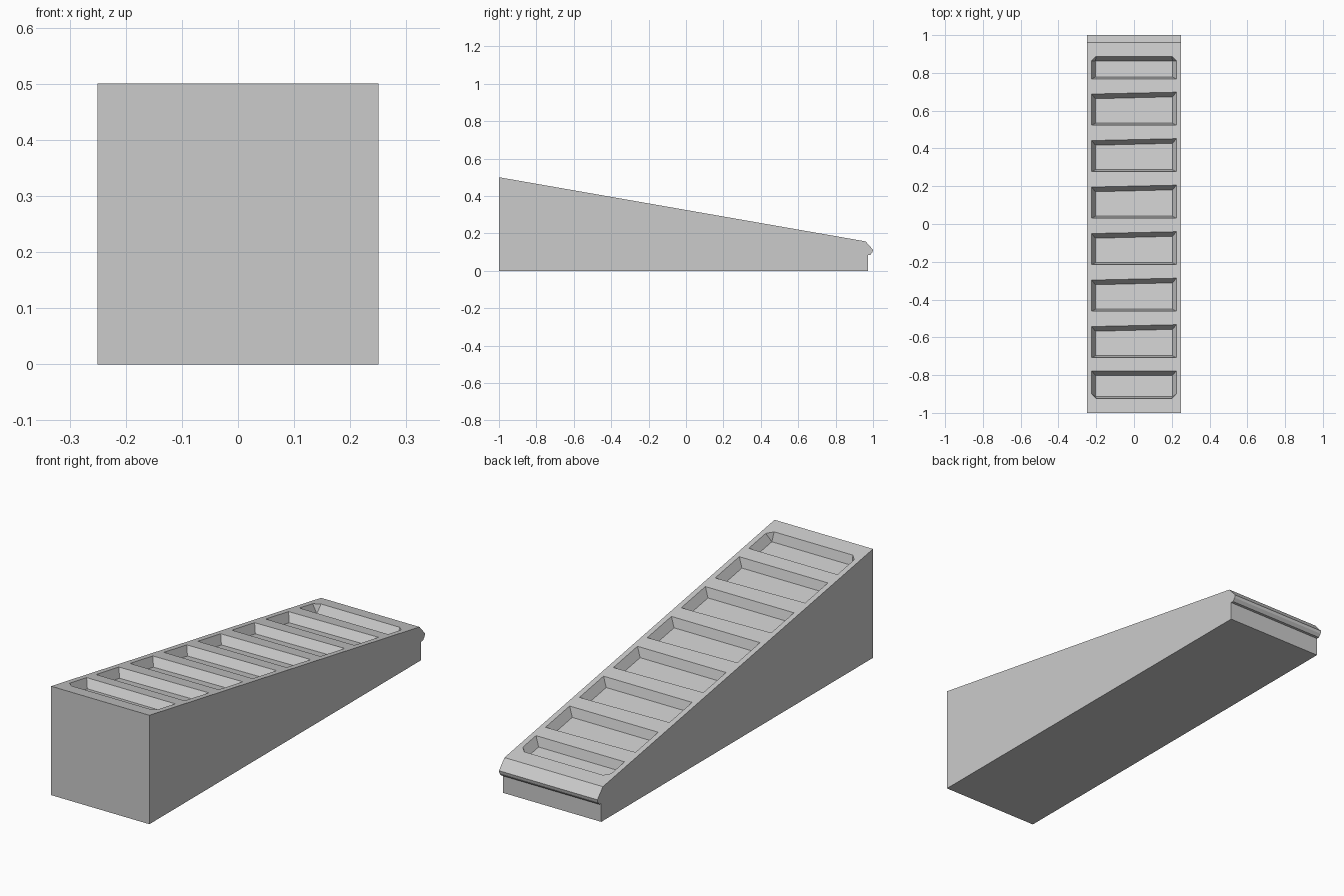
import bpy, bmesh
from mathutils import Vector

cube = bpy.data.objects.get("Cube")
if cube:
    bpy.data.objects.remove(cube, do_unlink=True)

HALF = 0.25                      # half width of the ramp
RIM, DRAFT, DEPTH = 0.225, 0.021, 0.04
TOP_Y, TOP_Z, HIGH_Z = 0.96, 0.157, 0.5
SLOPE = (TOP_Z - HIGH_Z) / (TOP_Y + 1)
NORMAL = Vector((0, -SLOPE, 1)).normalized()

grey = bpy.data.materials.new("plain_grey")
grey.use_nodes = True
grey.diffuse_color = (0.6, 0.6, 0.6, 1)
grey.node_tree.nodes["Principled BSDF"].inputs["Base Color"].default_value = (0.6, 0.6, 0.6, 1)

bm = bmesh.new()


def face(points):
    bm.faces.new([bm.verts.new(p) for p in points])


def on_slope(x, y):
    return Vector((x, y, HIGH_Z + SLOPE * (y + 1)))


def bridge(corners, groups):
    """Join four corners to a ring whose corners hold one or two points."""
    for i in range(4):
        j = (i + 1) % 4
        face([corners[i], corners[j], groups[j][0], groups[i][-1]])
        if len(groups[i]) == 2:
            face([corners[i], groups[i][0], groups[i][1]])


def pocket(y0, y1, cell0, cell1, cut_low=False, cut_high=False):
    """Sloped land around a recessed tray with tapered walls."""
    skew = 0 if cut_low or cut_high else 0.01
    rim = [(-RIM, y0), (RIM, y0), (RIM, y1), (-RIM, y1 - skew)]
    cut = [cut_low, cut_low, cut_high, cut_high]
    groups, floor = [], []
    for i, (x, y) in enumerate(rim):
        sx, sy = (1 if x > 0 else -1), (1 if i > 1 else -1)
        along_x = on_slope(x - sx * 0.025, y)
        along_y = on_slope(x, y - sy * 0.025)
        if cut[i]:
            # Keep the ring running anticlockwise
            groups.append([along_y, along_x] if i in (0, 2) else [along_x, along_y])
        else:
            groups.append([on_slope(x, y)])
        floor.append(on_slope(x - sx * DRAFT, y - sy * DRAFT * 0.85) - NORMAL * DEPTH)
    if cut_low:
        groups[0] = [groups[0][0], groups[0][1]]
    land = [on_slope(-HALF, cell0), on_slope(HALF, cell0),
            on_slope(HALF, cell1), on_slope(-HALF, cell1)]
    bridge(land, groups)
    bridge(floor, groups)
    face(floor)


# Eight pockets from the high front end to the low back end
spans = [(-0.925, -0.777)]
spans += [(-0.708 + 0.2462 * i, -0.533 + 0.2462 * i) for i in range(6)]
spans += [(0.767, 0.888)]
cells = [-1] + [(a[1] + b[0]) / 2 for a, b in zip(spans, spans[1:])] + [TOP_Y]
for i, (y0, y1) in enumerate(spans):
    pocket(y0, y1, cells[i], cells[i + 1], i == 0, i == len(spans) - 1)

# Base, back wall and overhanging nose, then the front wall
nose = [(-1, 0), (0.972, 0), (0.972, 0.085), (0.985, 0.085),
        (0.997, 0.099), (1.0, 0.112), (TOP_Y, TOP_Z)]
outline = [Vector((0, y, z)) for y, z in nose] + [on_slope(0, y) for y in cells[-2::-1]]
side = Vector((HALF, 0, 0))
for a, b in zip(outline[:len(nose)], outline[1:len(nose)]):
    face([a - side, a + side, b + side, b - side])
face([outline[-1] - side, outline[-1] + side, outline[0] + side, outline[0] - side])

# Both flanks
for s in (-1, 1):
    face([p + side * s for p in outline])

bmesh.ops.remove_doubles(bm, verts=bm.verts[:], dist=0.0005)
bmesh.ops.recalc_face_normals(bm, faces=bm.faces[:])
mesh = bpy.data.meshes.new("ramp")
bm.to_mesh(mesh)
bm.free()
mesh.materials.append(grey)
ramp = bpy.data.objects.new("ramp", mesh)
bpy.context.collection.objects.link(ramp)
